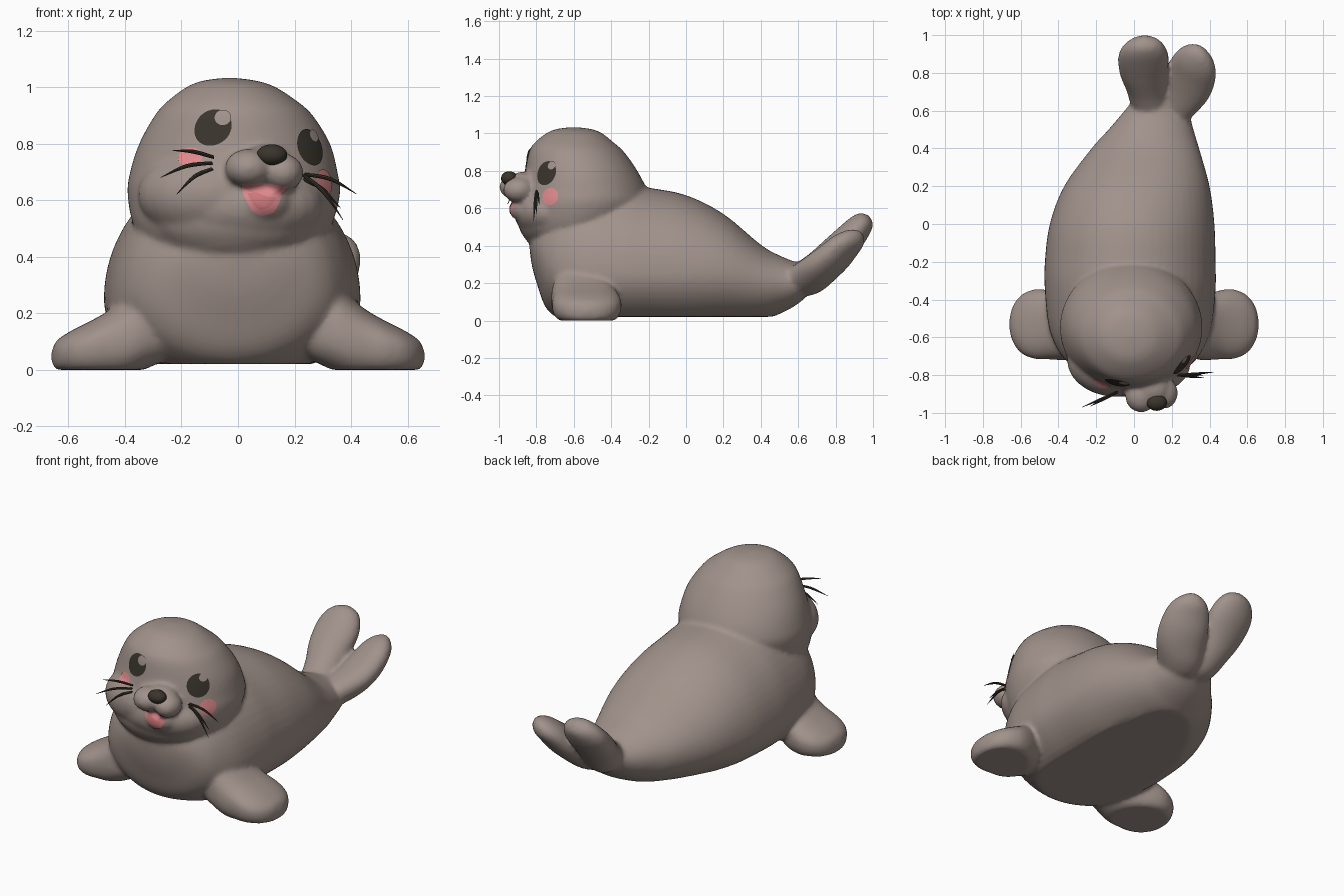
import bpy, bmesh, math
from mathutils import Vector
from mathutils.bvhtree import BVHTree

if "Cube" in bpy.data.objects:
    bpy.data.objects.remove(bpy.data.objects["Cube"])

X, Y, Z = Vector((1, 0, 0)), Vector((0, 1, 0)), Vector((0, 0, 1))


def material(name, rgb):
    m = bpy.data.materials.new(name)
    m.diffuse_color = (*rgb, 1)
    m.use_nodes = True
    m.node_tree.nodes["Principled BSDF"].inputs["Base Color"].default_value = m.diffuse_color
    return m


FUR = material("grey_brown_fur", (0.355, 0.287, 0.257))
DARK = material("dark_brown", (0.042, 0.034, 0.025))
PINK = material("pink", (0.75, 0.255, 0.27))
TONGUE = material("deep_pink", (0.62, 0.19, 0.2))


def finish(name, bm, mat, recalc=True):
    if recalc:
        bmesh.ops.recalc_face_normals(bm, faces=bm.faces[:])
    me = bpy.data.meshes.new(name)
    bm.to_mesh(me)
    bm.free()
    me.materials.append(mat)
    ob = bpy.data.objects.new(name, me)
    bpy.context.collection.objects.link(ob)
    bpy.context.view_layer.objects.active = ob
    bpy.ops.object.select_all(action='DESELECT')
    ob.select_set(True)
    bpy.ops.object.shade_smooth_by_angle(angle=math.radians(40))
    return ob


def spline(rows, steps):
    """Resample section rows along a smooth curve."""
    out = []
    for i in range(len(rows) - 1):
        a, b, c, d = (rows[max(0, min(len(rows) - 1, i + k))] for k in (-1, 0, 1, 2))
        for s in range(steps):
            t = s / steps
            out.append([0.5 * (2 * q + (r - p) * t + (2 * p - 5 * q + 4 * r - w) * t * t
                               + (3 * q - p - 3 * r + w) * t ** 3)
                        for p, q, r, w in zip(a, b, c, d)])
    return out + [list(rows[-1])]


def loft(name, rows, u, v, mat=FUR, seg=40, steps=4, floor=None, power=1):
    """Skin oval sections: x, y, z, radius along u, radius along v (and below)."""
    bm = bmesh.new()
    rings = []
    for row in spline(rows, steps):
        ring = []
        for k in range(seg):
            a = 2 * math.pi * k / seg
            c, s = (math.copysign(abs(f(a)) ** power, f(a)) for f in (math.cos, math.sin))
            rv = row[5] if len(row) > 5 and s < 0 else row[4]
            p = Vector(row[:3]) + u * (max(row[3], 0.0005) * c) + v * (max(rv, 0.0005) * s)
            if floor is not None:
                p.z = max(p.z, floor)
            ring.append(bm.verts.new(p))
        rings.append(ring)
    for r0, r1 in zip(rings, rings[1:]):
        for k in range(seg):
            j = (k + 1) % seg
            bm.faces.new((r0[k], r0[j], r1[j], r1[k]))
    bm.faces.new(rings[0])
    bm.faces.new(rings[-1])
    return finish(name, bm, mat)


def ball(name, loc, radii, mat=FUR):
    bm = bmesh.new()
    bmesh.ops.create_uvsphere(bm, u_segments=28, v_segments=18, radius=1)
    for w in bm.verts:
        w.co = Vector(loc) + Vector([c * r for c, r in zip(w.co, radii)])
    return finish(name, bm, mat)


# Body with flat belly
body = loft("body", [
    (-.01, -.837, .40, .01, .01, .01), (-.01, -.823, .39, .13, .09, .10),
    (-.01, -.795, .36, .22, .16, .17), (-.015, -.75, .31, .31, .27, .24),
    (-.02, -.68, .28, .375, .38, .27), (-.02, -.55, .25, .43, .46, .29),
    (-.02, -.35, .25, .452, .48, .30), (-.02, -.20, .25, .452, .46, .30),
    (-.01, 0, .25, .436, .42, .30), (.015, .2, .245, .385, .325, .275),
    (.06, .4, .21, .285, .195, .21), (.09, .5, .20, .225, .148, .165),
    (.12, .6, .205, .17, .105, .115), (.14, .68, .25, .12, .06, .08),
    (.15, .72, .28, .02, .02, .02)], X, Z, seg=56, floor=0.02)

# Head: height, centre x, half width, front y, back y
head_rows = [(1.034, -.03, .01, -.61, -.59), (1.024, -.03, .09, -.69, -.51),
             (1.002, -.025, .155, -.745, -.45), (.95, -.02, .23, -.81, -.385),
             (.9, -.015, .28, -.84, -.33), (.8, -.012, .338, -.86, -.26),
             (.7, -.015, .367, -.885, -.21), (.62, -.015, .376, -.90, -.20),
             (.5, -.02, .345, -.885, -.27), (.43, -.02, .27, -.855, -.38),
             (.39, -.015, .15, -.79, -.48), (.375, -.015, .01, -.64, -.62)]
head = loft("head", [(cx, (f + b) / 2, z, rx, (b - f) / 2)
                     for z, cx, rx, f, b in head_rows], X, Y, seg=56)

# Cheeks, chin, muzzle, jaw
face = [ball("jowls", (.01, -.74, .58), (.29, .18, .15)),
        ball("left_jowl", (-.095, -.72, .62), (.26, .195, .17)),
        ball("chin", (-.015, -.72, .54), (.295, .18, .16)),
        ball("muzzle_lobe_left", (.038, -.91, .714), (.085, .088, .068)),
        ball("muzzle_lobe_right", (.16, -.895, .698), (.072, .083, .066)),
        ball("muzzle_bridge", (.098, -.87, .735), (.09, .085, .06)),
        ball("lower_jaw", (.09, -.865, .595), (.095, .075, .07))]

# Front flippers with flat soles
flipper = [(.20, -.60, .13, .01, .01, .01), (.225, -.595, .14, .08, .08, .07),
           (.26, -.58, .14, .115, .125, .105), (.31, -.565, .13, .145, .168, .12),
           (.35, -.555, .12, .165, .175, .13), (.40, -.545, .10, .175, .153, .13),
           (.46, -.533, .09, .183, .118, .13), (.52, -.53, .08, .185, .094, .12),
           (.58, -.53, .07, .165, .074, .10), (.62, -.53, .06, .13, .06, .075),
           (.645, -.53, .055, .085, .045, .055), (.658, -.53, .05, .035, .02, .025),
           (.661, -.53, .05, .005, .005, .005)]
flippers = [loft("front_flipper", [(s * r[0], *r[1:]) for r in flipper], Y, Z,
                 floor=0.0, power=.85) for s in (-1, 1)]

# Tail flippers, swept up and back
UP = Vector((0, -.72, .69))
tails = [loft("tail_flipper_left", [
    (.11, .52, .18, .02, .02), (.105, .56, .19, .09, .08), (.09, .64, .225, .108, .1),
    (.07, .72, .285, .112, .095), (.052, .80, .365, .128, .088), (.05, .88, .447, .134, .08),
    (.052, .93, .504, .115, .068), (.057, .965, .542, .072, .048),
    (.06, .981, .557, .01, .01)], X, UP),
    loft("tail_flipper_right", [
        (.17, .54, .18, .02, .02), (.18, .58, .19, .095, .085), (.22, .65, .225, .12, .097),
        (.27, .72, .28, .133, .092), (.303, .79, .34, .133, .085), (.325, .85, .4, .118, .074),
        (.339, .895, .438, .088, .06), (.347, .922, .463, .045, .036),
        (.35, .933, .472, .01, .01)], Vector((.92, -.38, 0)), UP)]

# Fuse the soft parts into one skin with gentle creases
bpy.ops.object.select_all(action='DESELECT')
for ob in [body, head] + face + flippers + tails:
    ob.select_set(True)
bpy.context.view_layer.objects.active = body
bpy.ops.object.join()
body.name = "body_skin"
rm = body.modifiers.new("fuse", 'REMESH')
rm.mode = 'VOXEL'
rm.voxel_size = 0.012
rm.use_smooth_shade = True
sm = body.modifiers.new("soften", 'SMOOTH')
sm.factor = 0.5
sm.iterations = 7
for m in (rm.name, sm.name):
    bpy.ops.object.modifier_apply(modifier=m)

ball("nose", (.12, -.945, .76), (.054, .044, .038), DARK)

# Thin face plates laid over the skin
tree = BVHTree.FromObject(body, bpy.context.evaluated_depsgraph_get())
CORE = Vector((-.02, -.55, .68))


def plate(name, target, a, b, mat, lift=.004, roll=0, outline=None):
    d = (Vector(target) - CORE).normalized()
    u = Z.cross(d).normalized()
    v = d.cross(u)
    seg, rings = 36, 6

    def place(du, dv):
        p = Vector(target) + u * du + v * dv
        way = (p - CORE).normalized()
        return tree.ray_cast(CORE + way * 2, -way)[0] + way * lift

    rim = []
    for k in range(seg):
        if outline:
            n = len(outline)
            i, t = divmod(k * n / seg, 1)
            p, q = outline[int(i)], outline[(int(i) + 1) % n]
            rim.append((p[0] + (q[0] - p[0]) * t, p[1] + (q[1] - p[1]) * t))
        else:
            ang = 2 * math.pi * k / seg
            c, s = a * math.cos(ang), b * math.sin(ang)
            rim.append((c * math.cos(roll) - s * math.sin(roll),
                        c * math.sin(roll) + s * math.cos(roll)))
    bm = bmesh.new()
    mid = bm.verts.new(place(0, 0))
    loops = [[bm.verts.new(place(x * r / rings, y * r / rings)) for x, y in rim]
             for r in range(1, rings + 1)]
    for k in range(seg):
        j = (k + 1) % seg
        bm.faces.new((mid, loops[0][k], loops[0][j]))
        for r0, r1 in zip(loops, loops[1:]):
            bm.faces.new((r0[k], r1[k], r1[j], r0[j]))
    bm.normal_update()
    bmesh.ops.reverse_faces(bm, faces=[f for f in bm.faces if f.normal.dot(d) < 0])
    return finish(name, bm, mat, recalc=False)


# Eyes, highlights and cheeks
plate("eye_left", (-.088, -.835, .85), .068, .06, DARK, roll=.5)
plate("eye_right", (.245, -.74, .783), .063, .064, DARK)
plate("eye_highlight_left", (-.052, -.83, .882), .028, .025, FUR, .007)
plate("eye_highlight_right", (.263, -.715, .826), .024, .022, FUR, .007)
plate("cheek_left", (-.18, -.865, .76), .05, .037, PINK)
plate("cheek_right", (.303, -.725, .665), .05, .045, PINK)

# Open mouth and tongue
plate("mouth", (.088, -.93, .605), 0, 0, PINK, .004,
      outline=[(-.082, .05), (-.064, .0), (-.038, -.045), (-.005, -.062),
               (.035, -.047), (.06, .0), (.082, .045), (0, .058)])
plate("tongue", (.083, -.93, .597), 0, 0, TONGUE, .007,
      outline=[(-.05, .026), (-.03, -.014), (-.007, -.03), (.024, -.016),
               (.05, .016), (.02, .018), (-.015, .03)])

# Whiskers: start, end, sag of the middle
whiskers = [((-.085, -.89, .752), (-.232, -.965, .776), .008),
            ((-.09, -.89, .732), (-.275, -.97, .68), .015),
            ((-.09, -.89, .712), (-.218, -.955, .62), .018),
            ((.235, -.80, .692), (.42, -.785, .622), .018),
            ((.23, -.80, .675), (.365, -.80, .57), .018),
            ((.23, -.80, .69), (.372, -.815, .53), .022)]
for n, (p, q, lift) in enumerate(whiskers):
    p, q = Vector(p), Vector(q)
    m = (p + q) / 2 + Z * lift
    side = (q - p).cross(Y).normalized()
    loft("whisker_%d" % (n + 1), [(*p, .006, .006), (*m, .007, .007), (*q, .0008, .0008)],
         Y, side, DARK, seg=8, steps=5)
